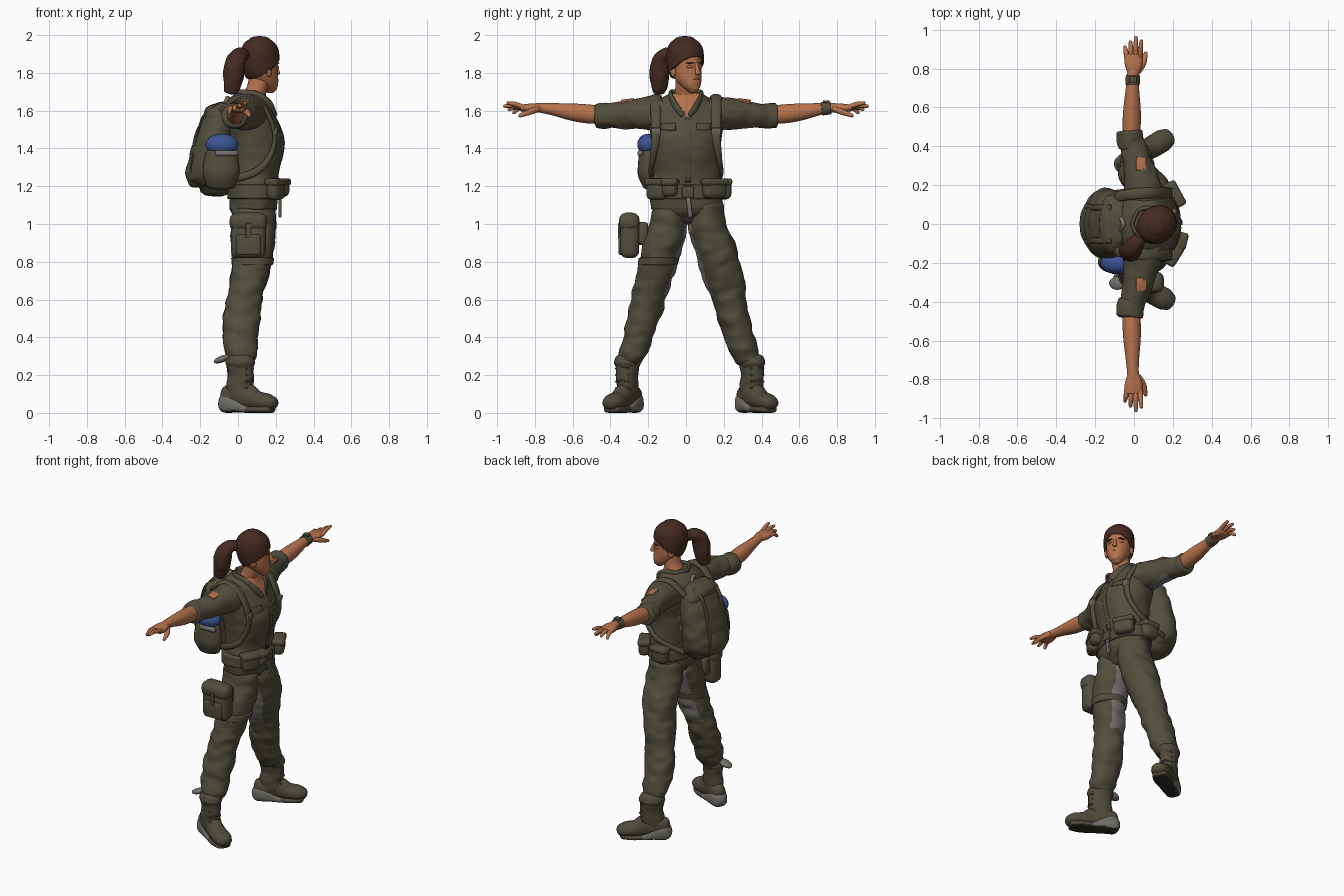
import bpy, bmesh, math
from mathutils import Vector, Matrix, Euler, noise

def material(name, rgb):
    m = bpy.data.materials.new(name)
    m.diffuse_color = (*rgb, 1)
    return m

OLIVE = material("olive cloth", (0.085, 0.078, 0.048))
BOOT = material("boot olive", (0.08, 0.07, 0.045))
SKIN = material("skin", (0.47, 0.17, 0.075))
HAIR = material("brown hair", (0.06, 0.024, 0.016))
GREY = material("grey", (0.17, 0.165, 0.15))
BLUE = material("blue", (0.045, 0.09, 0.30))
DARK = material("dark rubber", (0.03, 0.026, 0.02))

def finish(name, bm, mat, angle=None):
    me = bpy.data.meshes.new(name)
    bm.normal_update()
    bm.to_mesh(me)
    bm.free()
    me.materials.append(mat)
    ob = bpy.data.objects.new(name, me)
    bpy.context.collection.objects.link(ob)
    me.shade_smooth()
    if angle:
        me.set_sharp_from_angle(angle=math.radians(angle))
    return ob

def spline(rows, n):
    out = []
    for i in range(len(rows) - 1):
        a, b, c, d = rows[max(i - 1, 0)], rows[i], rows[i + 1], rows[min(i + 2, len(rows) - 1)]
        for k in range(n):
            t = k / n
            out.append([0.5 * (2*q + (r - p)*t + (2*p - 5*q + 4*r - s)*t*t + (3*q - p - 3*r + s)*t**3)
                        for p, q, r, s in zip(a, b, c, d)])
    return out + [list(rows[-1])]

# tube through rows of (x, y, z, radius along ref, other radius); flat keeps rings level
def tube(name, rows, mat, ref=(1, 0, 0), flat=False, seg=24, sub=5, p=2.0, cap=0.5, wrinkle=0):
    pts = spline(rows, sub)
    P = [Vector(r[:3]) for r in pts]
    up = Vector((0, 0, 1 if P[-1].z > P[0].z else -1))
    last = len(P) - 1
    T = [up if flat else (P[min(i + 1, last)] - P[max(i - 1, 0)]).normalized() for i in range(last + 1)]
    rings = [(P[i], T[i], pts[i][3], pts[i][4]) for i in range(last + 1)]
    for end, sign in ((0, -1), (last, 1)):
        c, t, ra, rb = P[end], T[end], pts[end][3], pts[end][4]
        extra = [(c + t*sign*cap*min(ra, rb)*math.sin(a), t, ra*math.cos(a), rb*math.cos(a))
                 for a in (0.4, 0.8, 1.15, 1.45)]
        rings = rings + extra if sign > 0 else extra[::-1] + rings
    bm = bmesh.new()
    grid = []
    for c, t, ra, rb in rings:
        u = Vector(ref)
        u = (u - t*u.dot(t)).normalized()
        v = t.cross(u)
        ring = []
        for j in range(seg):
            a = 2*math.pi*j/seg
            ca, sa = math.cos(a), math.sin(a)
            q = c + u*ra*math.copysign(abs(ca)**(2/p), ca) + v*rb*math.copysign(abs(sa)**(2/p), sa)
            if wrinkle:
                q += noise.noise_vector(Vector((q.x*12, q.y*12, q.z*20)))*wrinkle
            ring.append(bm.verts.new(q))
        grid.append(ring)
    for r0, r1 in zip(grid, grid[1:]):
        for j in range(seg):
            k = (j + 1) % seg
            bm.faces.new((r0[j], r0[k], r1[k], r1[j]))
    bm.faces.new(grid[0][::-1])
    bm.faces.new(grid[-1])
    return finish(name, bm, mat)

def box(name, loc, size, mat, bevel=0.25, rot=(0, 0, 0)):
    bm = bmesh.new()
    bmesh.ops.create_cube(bm, size=1)
    bmesh.ops.scale(bm, vec=size, verts=bm.verts)
    bmesh.ops.bevel(bm, geom=bm.edges[:], offset=min(size)*bevel, segments=3, profile=0.5, affect='EDGES')
    bmesh.ops.transform(bm, matrix=Matrix.Translation(loc) @ Euler(rot).to_matrix().to_4x4(), verts=bm.verts)
    return finish(name, bm, mat, 40)

def ball(name, loc, radii, mat, rot=(0, 0, 0)):
    bm = bmesh.new()
    bmesh.ops.create_uvsphere(bm, u_segments=24, v_segments=14, radius=1)
    M = Matrix.Translation(loc) @ Euler(rot).to_matrix().to_4x4() @ Matrix.Diagonal((*radii, 1))
    bmesh.ops.transform(bm, matrix=M, verts=bm.verts)
    return finish(name, bm, mat)

def paint(ob, mat, rule):
    ob.data.materials.append(mat)
    for f in ob.data.polygons:
        if rule(f.center, f.normal):
            f.material_index = len(ob.data.materials) - 1

# torso shirt with open neck
TORSO = [(.08, 0, 1.08, .125, .185), (.085, 0, 1.2, .125, .183), (.085, 0.005, 1.27, .127, .175),
         (.093, 0, 1.38, .146, .178), (.088, 0, 1.45, .155, .186), (.07, 0, 1.53, .145, .2),
         (.05, 0, 1.6, .13, .195), (.05, 0, 1.655, .105, .14), (.065, 0, 1.69, .075, .085)]
shirt = tube("shirt", TORSO, OLIVE, flat=True, seg=64, sub=7, p=2.2, cap=.1, wrinkle=.006)
paint(shirt, SKIN, lambda c, n: c.x > .09 and c.z > 1.56 and abs(c.y - .005) < (c.z - 1.56)*.6)
paint(shirt, GREY, lambda c, n: c.x < -.03 and 1.3 < c.z < 1.6 and abs(c.y) < .13)
LEVELS = spline(TORSO, 10)

def front(y, z):
    r = min(LEVELS, key=lambda q: abs(q[2] - z))
    return r[0] + r[3]*max(0, 1 - (abs(y)/r[4])**2.2)**(1/2.2)

def chest_patch(name, y0, y1, z0, z1, mat, lift=.004):
    bm = bmesh.new()
    g = [[bm.verts.new((front(y, z) + lift, y, z)) for y in [y0 + (y1 - y0)*i/6 for i in range(7)]]
         for z in [z0 + (z1 - z0)*j/8 for j in range(9)]]
    for a, b in zip(g, g[1:]):
        for i in range(6):
            bm.faces.new((a[i], a[i + 1], b[i + 1], b[i]))
    finish(name, bm, mat).modifiers.new("thick", 'SOLIDIFY').thickness = .009

chest_patch("shirt_placket", -.006, .024, 1.22, 1.56, OLIVE)
for s in (-1, 1):
    a, b = sorted((s*.055, s*.13))
    chest_patch("pocket_flap", a, b, 1.5, 1.535, OLIVE, .005)
    tube("collar", [(-.01, 0, 1.69, .02, .01), (.025, s*.07, 1.69, .022, .011), (.1, s*.082, 1.68, .022, .011),
                    (.165, s*.062, 1.635, .022, .009), (.2, s*.02, 1.575, .014, .007)], OLIVE, ref=(0, 0, 1), seg=14)
    # backpack shoulder straps
    tube("shoulder_strap", [(-.09, s*.14, 1.6, .026, .012), (.0, s*.155, 1.67, .028, .013), (.09, s*.16, 1.66, .028, .013),
                            (.16, s*.16, 1.58, .027, .012), (.195, s*.16, 1.46, .024, .012), (.165, s*.175, 1.35, .016, .016),
                            (.08, s*.188, 1.27, .01, .02), (-.1, s*.165, 1.22, .01, .018)], OLIVE, ref=(0, 1, 0), seg=16)
    box("strap_buckle", (.2, s*.16, 1.49), (.014, .05, .04), GREY, rot=(0, .25, 0))
    # sleeves, rolled cuffs and arms
    sleeve = tube("sleeve", [(.05, s*.1, 1.575, .11, .085), (.045, s*.18, 1.585, .1, .09), (.03, s*.26, 1.582, .084, .08),
                             (.01, s*.34, 1.577, .07, .071), (-.01, s*.43, 1.572, .062, .062)], OLIVE, seg=40, sub=8, wrinkle=.008)
    paint(sleeve, GREY, lambda c, n: c.z < 1.55 and abs(c.x - .02) < .035 and .2 < abs(c.y) < .36)
    tube("rolled_cuff", [(-.012, s*.395, 1.573, .064, .063), (-.018, s*.43, 1.572, .07, .069), (-.022, s*.475, 1.574, .068, .066)],
         OLIVE, seg=28, cap=.15, wrinkle=.008)
    box("sleeve_patch", (.036, s*.31, 1.651), (.052, .07, .012), SKIN, rot=(-s*.13, .22, 0))
    tube("forearm", [(-.015, s*.42, 1.575, .045, .047), (-.012, s*.52, 1.583, .047, .05), (-.01, s*.6, 1.592, .044, .046),
                     (-.008, s*.7, 1.607, .034, .033), (-.005, s*.77, 1.615, .03, .026), (0, s*.8, 1.615, .035, .023)], SKIN)
    tube("palm", [(-.003, s*.775, 1.615, .03, .022), (-.002, s*.82, 1.614, .045, .024), (-.004, s*.87, 1.614, .046, .018)], SKIN, p=2.4)
    for i, tip in enumerate((.92, .945, .968, .95)):
        x0, x1 = -.036 + .022*i, -.046 + .028*i
        tube("finger", [(x0, s*.85, 1.613, .014, .013), ((x0 + x1)/2, s*(tip + .85)/2, 1.612 + .007*i, .013, .013),
                        (x1, s*(tip - .009), 1.59 + .017*i, .009, .009)], SKIN, seg=12, cap=1)
    tube("thumb", [(.02, s*.79, 1.608, .02, .017), (.048, s*.83, 1.592, .016, .015), (.06, s*.878, 1.574, .01, .01)],
         SKIN, seg=12, cap=1)
tube("wristband", [(-.007, .72, 1.61, .038, .036), (-.006, .765, 1.615, .036, .034)], OLIVE, cap=.1)
box("watch_face", (-.005, .743, 1.648), (.04, .036, .014), OLIVE)

# trousers
tube("trouser_hips", [(.08, .005, 1.03, .085, .07), (.08, .005, 1.06, .115, .16), (.082, 0, 1.1, .125, .187), (.083, 0, 1.16, .127, .188)],
     OLIVE, flat=True, seg=48, p=2.2, wrinkle=.005)
LEG = [(.08, .092, 1.1, .11, .09), (.08, .102, 1.0, .118, .1), (.08, .128, .9, .115, .107), (.075, .157, .8, .106, .103),
       (.055, .183, .7, .097, .1), (.035, .21, .6, .094, .09), (.02, .235, .5, .098, .088), (.012, .265, .4, .093, .08),
       (.014, .288, .33, .086, .076), (.015, .302, .28, .072, .064)]
MID = spline(LEG, 10)
def inner_leg(c, s):
    r = min(MID, key=lambda q: abs(q[2] - c.z))
    return .62 < c.z < 1.03 and abs(c.x - r[0] + .01) < .062 and s*(c.y - .01) < r[1]
for s in (-1, 1):
    fat = .008 if s > 0 else 0
    leg = tube("trouser_leg", [(x, s*y + .01 + (fat if z < 1 else 0), z, a, b + (fat if .6 < z < 1 else 0)) for x, y, z, a, b in LEG],
               OLIVE, flat=True, seg=56, sub=7, wrinkle=.011)
    paint(leg, GREY, lambda c, n: inner_leg(c, s))
    # boots, built along +x then turned outwards
    parts = [tube("boot_foot", [(-.075, 0, .085, .06, .045), (-.03, 0, .09, .072, .05), (.04, 0, .085, .072, .05),
                                (.1, 0, .065, .052, .056), (.16, 0, .057, .046, .058), (.19, 0, .052, .036, .048)],
                  BOOT, ref=(0, 0, 1), cap=.8),
             tube("boot_shaft", [(-.005, 0, .08, .072, .052), (0, 0, .16, .074, .055), (0, 0, .22, .07, .055),
                                 (0, 0, .28, .076, .064)], BOOT, flat=True, wrinkle=.008),
             tube("boot_collar", [(0, 0, .245, .074, .06), (0, 0, .265, .082, .068), (0, 0, .285, .076, .064)], BOOT, flat=True)]
    sole = tube("boot_sole", [(-.08, 0, .052, .052, .05), (-.03, 0, .045, .045, .054), (.04, 0, .022, .022, .052),
                              (.12, 0, .018, .018, .058), (.18, 0, .02, .02, .046)], GREY, ref=(0, 0, 1), p=3.0, cap=.9)
    paint(sole, DARK, lambda c, n: n.z < -.7)
    paint(sole, BOOT, lambda c, n: c.x > .06 and n.z >= -.7)
    parts.append(sole)
    for k in range(4):
        z = .13 + .035*k
        parts.append(tube("boot_lace", [(.055, -.04, z, .005, .005), (.08 - .005*k, 0, z + .006, .005, .005),
                                        (.055, .04, z, .005, .005)], BOOT, seg=8))
    for ob in parts:
        ob.location = (.012, .348 if s > 0 else -.31, 0)
        ob.rotation_euler = (0, 0, math.radians(31 if s > 0 else -28))
ball("loose_boot_flap", (-.085, -.305, .285), (.046, .034, .018), GREY, (0, -.35, 0))

# belt and its pouches
tube("belt", [(.083, 0, 1.135, .14, .202), (.083, 0, 1.205, .139, .2)], OLIVE, flat=True, seg=48, p=2.3, cap=.05)
box("belt_buckle", (.225, .01, 1.17), (.02, .06, .06), OLIVE)
box("hanging_strap", (.222, .016, 1.1), (.014, .024, .13), GREY, rot=(.12, 0, 0))
for y, x, w, h, a in ((-.155, .2, .11, .115, -.55), (.15, .205, .13, .1, .5), (-.085, .235, .08, .08, -.25),
                      (.205, .05, .11, .11, 1.57)):
    box("belt_pouch", (x, y, 1.185), (.07, w, h), OLIVE, .4, (0, 0, a))
    box("belt_pouch_flap", (x, y, 1.222), (.08, w + .01, .04), OLIVE, .4, (0, 0, a))

# thigh bag
box("thigh_bag", (.055, -.298, .925), (.185, .1, .21), OLIVE, .35)
box("thigh_bag_flap", (.055, -.3, 1.01), (.2, .11, .1), OLIVE, .4)
box("thigh_bag_pocket", (.055, -.343, .89), (.13, .03, .11), OLIVE, .4)
box("thigh_bag_tab", (.055, -.354, .965), (.03, .012, .08), OLIVE)
box("thigh_bag_mount", (.055, -.235, .95), (.12, .07, .12), OLIVE)
tube("thigh_band", [(.078, -.142, .82, .114, .108), (.076, -.15, .785, .11, .106)], OLIVE, flat=True, cap=.05)

# backpack
tube("backpack", [(-.12, 0, 1.19, .09, .12), (-.145, 0, 1.23, .115, .165), (-.15, 0, 1.29, .115, .182), (-.14, 0, 1.37, .112, .182),
                  (-.125, 0, 1.45, .11, .176), (-.11, 0, 1.52, .1, .165), (-.1, 0, 1.58, .08, .145), (-.085, 0, 1.625, .045, .1)],
     OLIVE, flat=True, seg=48, p=2.1, wrinkle=.008)
tube("backpack_lid", [(-.085, -.12, 1.56, .065, .045), (-.1, -.06, 1.575, .08, .062), (-.1, .06, 1.575, .08, .062),
                      (-.085, .12, 1.56, .065, .045)], OLIVE, wrinkle=.008)
tube("backpack_pocket", [(-.225, 0, 1.21, .035, .085), (-.235, 0, 1.27, .045, .1), (-.222, 0, 1.34, .038, .095)],
     OLIVE, flat=True, p=2.2)
for s in (-1, 1):
    tube("backpack_strap", [(-.12, s*.085, 1.63, .015, .006), (-.185, s*.085, 1.57, .015, .006), (-.218, s*.085, 1.46, .015, .006),
                            (-.238, s*.09, 1.36, .015, .006), (-.25, s*.09, 1.28, .015, .006), (-.215, s*.08, 1.2, .015, .006)],
         OLIVE, ref=(0, 1, 0), seg=10)
tube("carry_handle", [(-.07, -.04, 1.63, .012, .008), (-.055, 0, 1.67, .012, .008), (-.07, .04, 1.63, .012, .008)], GREY, seg=10)
tube("side_pocket", [(-.09, -.18, 1.2, .075, .05), (-.09, -.195, 1.26, .096, .06), (-.088, -.195, 1.33, .093, .058),
                     (-.088, -.197, 1.38, .083, .052)], OLIVE, flat=True, cap=.4)
box("side_pocket_trim", (-.06, -.243, 1.375), (.12, .03, .03), GREY, .4)
ball("blue_roll", (-.085, -.2, 1.42), (.087, .058, .058), BLUE)

# head, built facing +x then turned towards +y
tube("neck", [(.07, 0, 1.6, .075, .075), (.085, 0, 1.68, .062, .062), (.105, 0, 1.73, .057, .056), (.115, 0, 1.79, .056, .055)],
     SKIN, flat=True)
SKULL = [(.06, 0, 1.705, .025, .026), (.05, 0, 1.722, .047, .042), (.031, 0, 1.75, .07, .058), (.013, 0, 1.785, .085, .069),
         (.002, 0, 1.83, .093, .075), (-.003, 0, 1.88, .097, .077), (-.004, 0, 1.925, .09, .072), (-.006, 0, 1.955, .07, .057),
         (-.006, 0, 1.973, .042, .034)]
head = [tube("face", SKULL, SKIN, flat=True, seg=36)]
hair = tube("hair_cap", [(x - .004, y, 1.82 + (z - 1.82)*1.04, a + .011, b + .018) for x, y, z, a, b in SKULL],
            HAIR, flat=True, seg=40, cap=.3)
bm = bmesh.new()
bm.from_mesh(hair.data)
bmesh.ops.bisect_plane(bm, geom=bm.verts[:] + bm.edges[:] + bm.faces[:], plane_co=(0, 0, 1.818),
                       plane_no=(-.68, 0, 1), clear_inner=True)
bm.to_mesh(hair.data)
bm.free()
hair.modifiers.new("thick", 'SOLIDIFY').thickness = .018
head += [hair,
         tube("nose", [(.09, 0, 1.85, .008, .009), (.102, 0, 1.82, .011, .011), (.108, 0, 1.797, .013, .015)], SKIN, seg=14, cap=.6),
         ball("upper_lip", (.09, 0, 1.768), (.012, .024, .006), SKIN),
         ball("lower_lip", (.088, 0, 1.756), (.012, .02, .007), SKIN),
         ball("chin", (.077, 0, 1.722), (.022, .026, .02), SKIN)]
for s in (-1, 1):
    head += [ball("ear", (-.008, s*.08, 1.81), (.02, .011, .032), SKIN, (0, -.2, 0)),
             ball("eyelid", (.081, s*.034, 1.832), (.01, .016, .008), SKIN, (0, 0, s*.4)),
             ball("brow", (.083, s*.036, 1.852), (.009, .022, .004), HAIR, (0, 0, s*.4))]
for ob in head:
    ob.location = (.122, .0, 0)
    ob.rotation_euler = (0, 0, math.radians(36))

# ponytail
ball("hair_tie", (.035, -.065, 1.895), (.035, .035, .035), HAIR)
tube("ponytail", [(.04, -.065, 1.895, .03, .03), (.01, -.1, 1.895, .042, .04), (-.012, -.132, 1.86, .052, .05),
                  (-.02, -.14, 1.8, .055, .052), (-.028, -.143, 1.74, .048, .046), (-.04, -.148, 1.695, .034, .03)],
     HAIR, wrinkle=.006, cap=.3)
